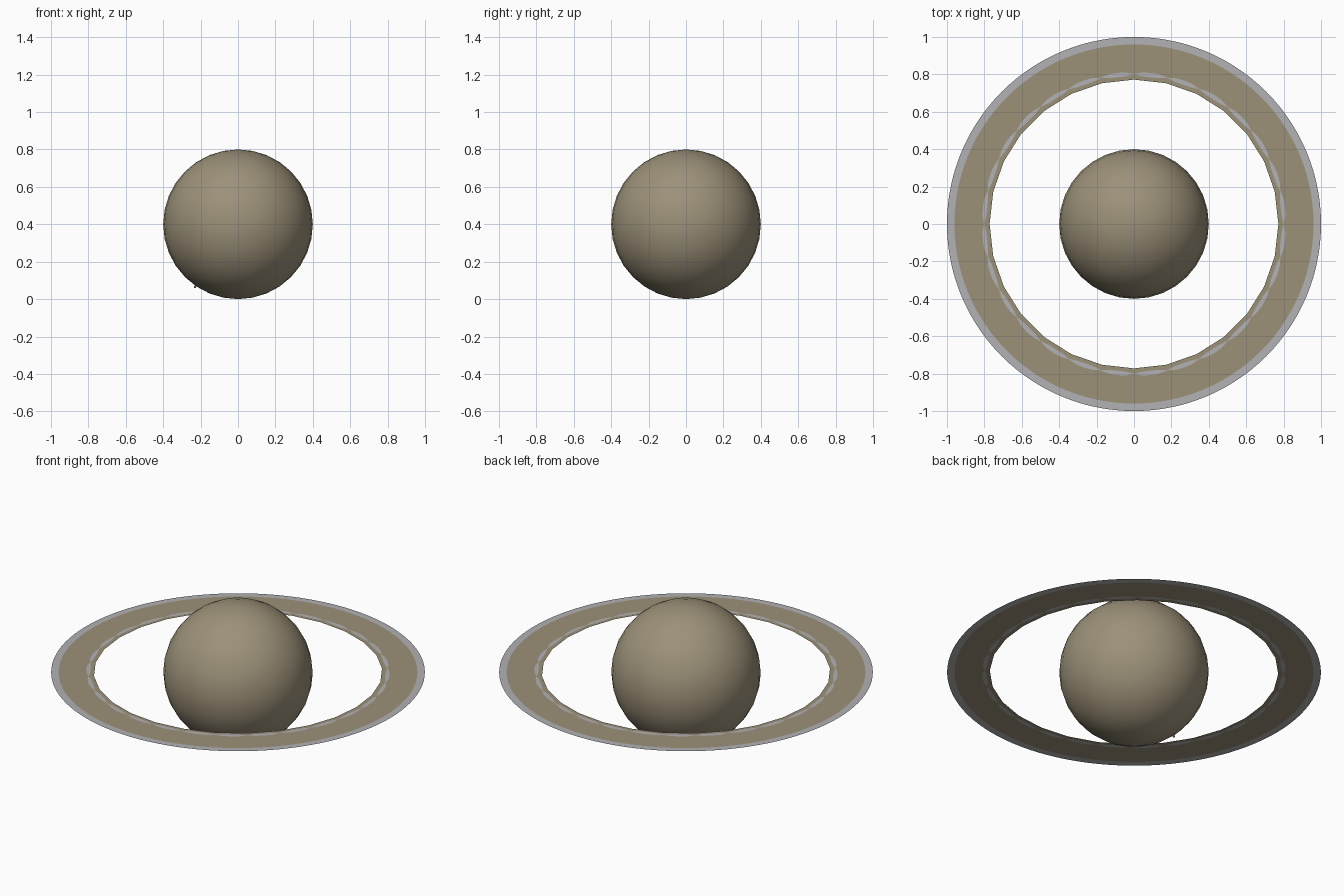
import bpy, bmesh, math

if "Cube" in bpy.data.objects:
    bpy.data.objects.remove(bpy.data.objects["Cube"])


def material(name, srgb):
    m = bpy.data.materials.new(name)
    m.diffuse_color = [((c / 255 + 0.055) / 1.055) ** 2.4 for c in srgb] + [1]
    m.use_nodes = True
    m.node_tree.nodes["Principled BSDF"].inputs["Base Color"].default_value = m.diffuse_color
    return m


tan = material("sandy tan", (156, 145, 121))
gray = material("pale gray", (178, 178, 182))


def ball(name, radius, location, segments, mat):
    bpy.ops.mesh.primitive_uv_sphere_add(segments=segments, ring_count=segments // 2,
                                         radius=radius, location=location)
    ob = bpy.context.object
    ob.name = name
    ob.data.materials.append(mat)
    bpy.ops.object.shade_smooth()


# Planet globe and a tiny moonlet close to its surface
ball("globe", 0.4, (0, 0, 0.4), 32, tan)
ball("moonlet", 0.007, (-0.23, 0.057, 0.065), 8, tan)

# Flat ring sheet: faceted inner edge, dashed gray gap, gray outer band
SIDES, SUB = 28, 4
N = SIDES * SUB


def radii(i):
    step = 2 * math.pi / SIDES
    local = (i % SUB) / SUB
    chord = math.cos(step / 2) / math.cos((local - 0.5) * step)
    dash = 0.001 + 0.011 * math.sin(math.pi * local) ** 0.5
    return [0.772 * chord, 0.801 - dash, 0.801 + dash, 0.96, 1.0]


bm = bmesh.new()
rows = []
for i in range(N):
    a = 2 * math.pi * i / N
    rows.append([bm.verts.new((r * math.cos(a), r * math.sin(a), 0)) for r in radii(i)])
for i in range(N):
    p, q = rows[i], rows[(i + 1) % N]
    for k in range(4):
        face = bm.faces.new((p[k], p[k + 1], q[k + 1], q[k]))
        face.material_index = k % 2  # bands alternate tan and gray
mesh = bpy.data.meshes.new("ring")
bm.to_mesh(mesh)
bm.free()
mesh.materials.append(tan)
mesh.materials.append(gray)
ring = bpy.data.objects.new("ring", mesh)
ring.location.z = 0.4
bpy.context.collection.objects.link(ring)
